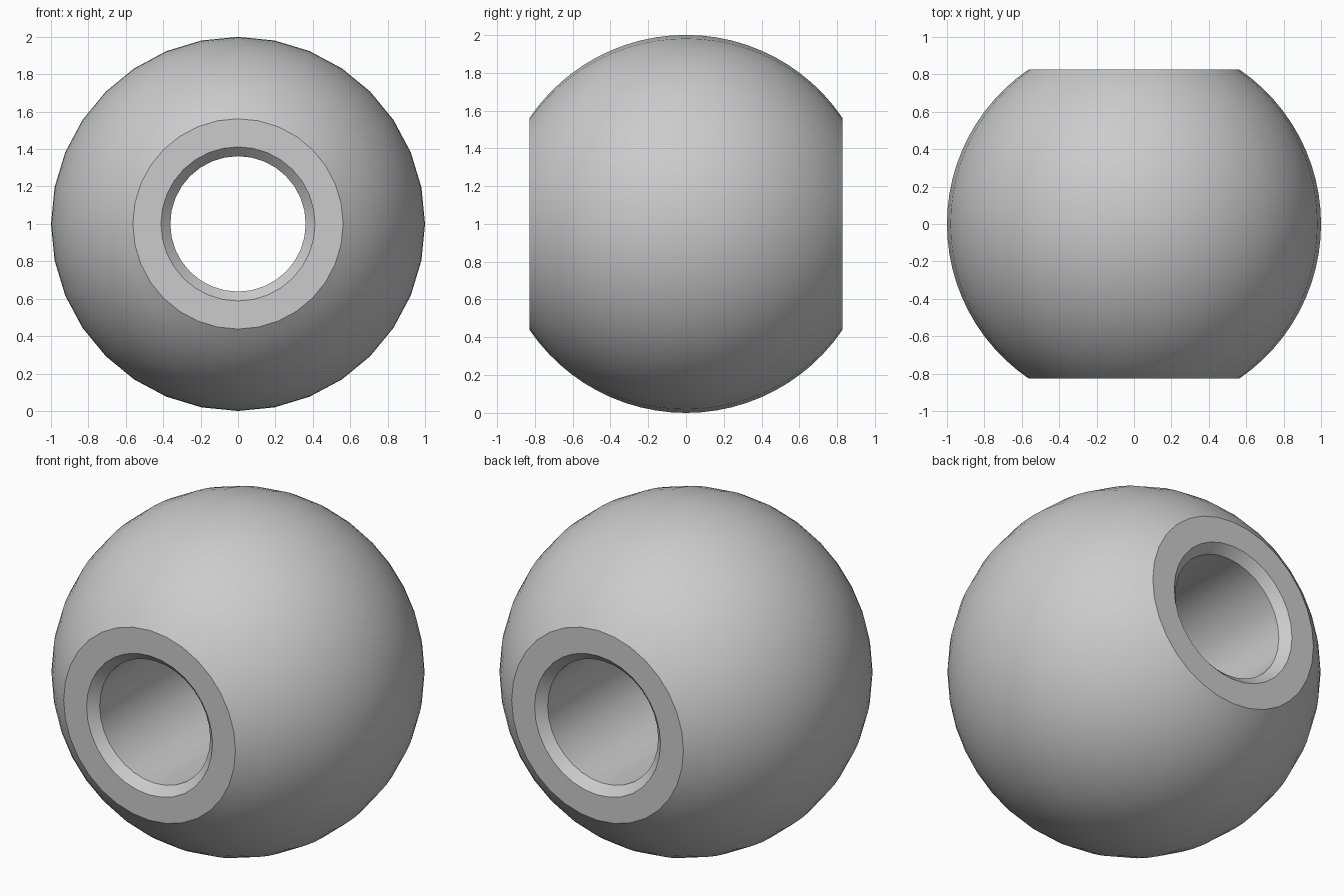
import bpy
import bmesh
import math
from mathutils import Vector

cube = bpy.data.objects.get("Cube")
if cube:
    bpy.data.objects.remove(cube, do_unlink=True)

RADIUS = 1.0
HALF_LENGTH = 0.827     # flat ends at +/- this y
BORE = 0.362            # hole radius
CHAMFER = 0.05
SEGMENTS = 32
ARC_STEPS = 24

# Grey material
grey = bpy.data.materials.new("plain_grey")
grey.use_nodes = True
colour = (0.6, 0.6, 0.6, 1.0)
grey.diffuse_color = colour
bsdf = grey.node_tree.nodes["Principled BSDF"]
bsdf.inputs["Base Color"].default_value = colour
bsdf.inputs["Roughness"].default_value = 0.6

# Closed cross-section (radius, y): spherical outside, then chamfered bore
limit = math.asin(HALF_LENGTH / RADIUS)
profile = []
for i in range(ARC_STEPS + 1):
    a = -limit + 2 * limit * i / ARC_STEPS
    profile.append((RADIUS * math.cos(a), RADIUS * math.sin(a)))
profile += [
    (BORE + CHAMFER, HALF_LENGTH),
    (BORE, HALF_LENGTH - CHAMFER),
    (BORE, CHAMFER - HALF_LENGTH),
    (BORE + CHAMFER, -HALF_LENGTH),
]

# Bead turned around the y axis
bm = bmesh.new()
verts = [bm.verts.new((0, y, r)) for r, y in profile]
edges = [bm.edges.new((v, verts[(i + 1) % len(verts)])) for i, v in enumerate(verts)]
bmesh.ops.spin(bm, geom=verts + edges, cent=Vector((0, 0, 0)), axis=Vector((0, 1, 0)),
               angle=2 * math.pi, steps=SEGMENTS, use_merge=True)
bmesh.ops.remove_doubles(bm, verts=bm.verts[:], dist=0.0001)
bmesh.ops.recalc_face_normals(bm, faces=bm.faces[:])

mesh = bpy.data.meshes.new("bead")
bm.to_mesh(mesh)
bm.free()
mesh.materials.append(grey)

bead = bpy.data.objects.new("bead", mesh)
bead.location.z = RADIUS
bpy.context.collection.objects.link(bead)

# Smooth ball and bore, crisp rims
bpy.ops.object.select_all(action="DESELECT")
bead.select_set(True)
bpy.context.view_layer.objects.active = bead
bpy.ops.object.shade_smooth_by_angle(angle=math.radians(30))
